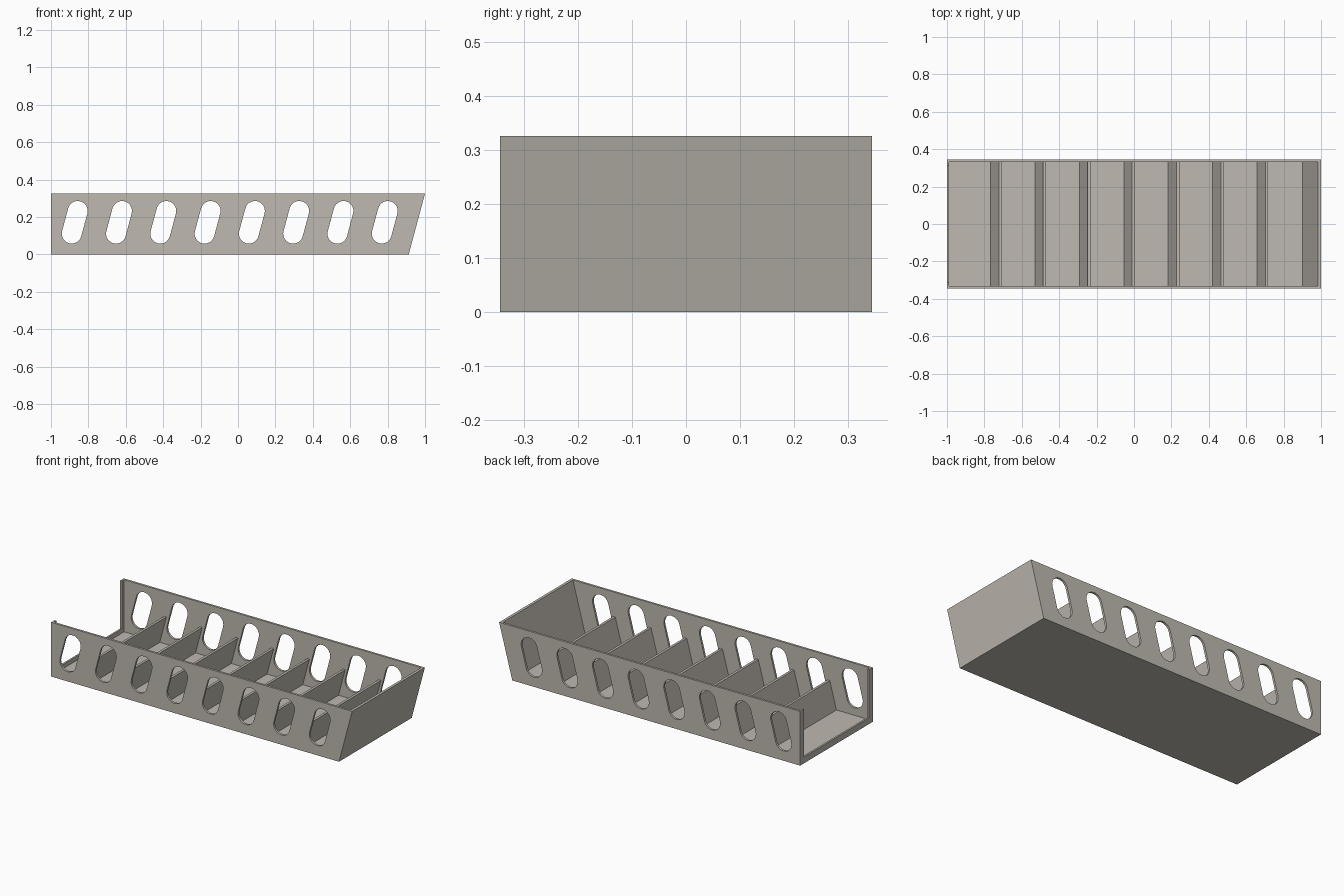
import bpy, bmesh, math
from mathutils import Vector

if "Cube" in bpy.data.objects:
    bpy.data.objects.remove(bpy.data.objects["Cube"])

H, HALF_W = 0.326, 0.345          # tray height and half width
WALL, FLOOR = 0.013, 0.013        # shell thickness
LEAN = math.tan(math.radians(15)) # slope shared by end wall, dividers and slots
PITCH = 0.2375

stone = bpy.data.materials.new("warm grey")
stone.diffuse_color = (0.52, 0.49, 0.44, 1)
stone.use_nodes = True
stone.node_tree.nodes["Principled BSDF"].inputs["Base Color"].default_value = stone.diffuse_color


def prism(name, profile, y0, y1):
    """Extrude a closed x/z profile along y."""
    bm = bmesh.new()
    face = bm.faces.new([bm.verts.new((x, y0, z)) for x, z in profile])
    ext = bmesh.ops.extrude_face_region(bm, geom=[face])
    moved = [g for g in ext["geom"] if isinstance(g, bmesh.types.BMVert)]
    bmesh.ops.translate(bm, verts=moved, vec=(0, y1 - y0, 0))
    bmesh.ops.recalc_face_normals(bm, faces=bm.faces)
    mesh = bpy.data.meshes.new(name)
    bm.to_mesh(mesh)
    bm.free()
    mesh.materials.append(stone)
    ob = bpy.data.objects.new(name, mesh)
    bpy.context.collection.objects.link(ob)
    return ob


def slot_profile(cx, cz, r, length, n=14):
    """Leaning rounded slot outline."""
    axis = Vector((math.sin(math.radians(15)), math.cos(math.radians(15))))
    pts = []
    for side, start in ((1, -15), (-1, 165)):
        c = Vector((cx, cz)) + axis * (side * length / 2)
        for i in range(n + 1):
            a = math.radians(start + 180 * i / n)
            pts.append((c.x + r * math.cos(a), c.y + r * math.sin(a)))
    return pts


# Outer tray body with one leaning end
tray = prism("tray", [(-1, 0), (1 - LEAN * H, 0), (1, H), (-1, H)], -HALF_W, HALF_W)

# Hollow interior, open left end with a retaining lip, and side slots
top = H + 0.1
inner = lambda z: 0.984 - LEAN * (H - z)
cutters = [
    prism("cavity_cutter", [(-0.989, FLOOR), (inner(FLOOR), FLOOR),
                            (inner(top), top), (-0.989, top)],
          -HALF_W + WALL, HALF_W - WALL),
    prism("opening_cutter", [(-1.1, 0.038), (-0.95, 0.038), (-0.95, top), (-1.1, top)],
          -0.31, 0.31),
]
for i in range(8):
    cutters.append(prism(f"slot_cutter_{i + 1}",
                         slot_profile(-0.873 + i * 0.2368, 0.172, 0.053, 0.126),
                         -0.5, 0.5))
for c in cutters:
    c.hide_render = True
    mod = tray.modifiers.new(c.name, "BOOLEAN")
    mod.operation, mod.solver, mod.object = "DIFFERENCE", "EXACT", c

# Bake the cuts, then remove the cutters
bpy.context.view_layer.objects.active = tray
tray.select_set(True)
bpy.ops.object.convert(target="MESH")
for c in cutters:
    bpy.data.objects.remove(c, do_unlink=True)
bpy.ops.object.shade_smooth_by_angle(angle=math.radians(30))

# Leaning dividers between the slots
TOP = 0.178
for i in range(7):
    x = -0.767 + i * PITCH
    shift = LEAN * (TOP - FLOOR)
    prism(f"divider_{i + 1}",
          [(x, FLOOR), (x + 0.015, FLOOR), (x + shift + 0.015, TOP), (x + shift, TOP)],
          -HALF_W + WALL, HALF_W - WALL)
